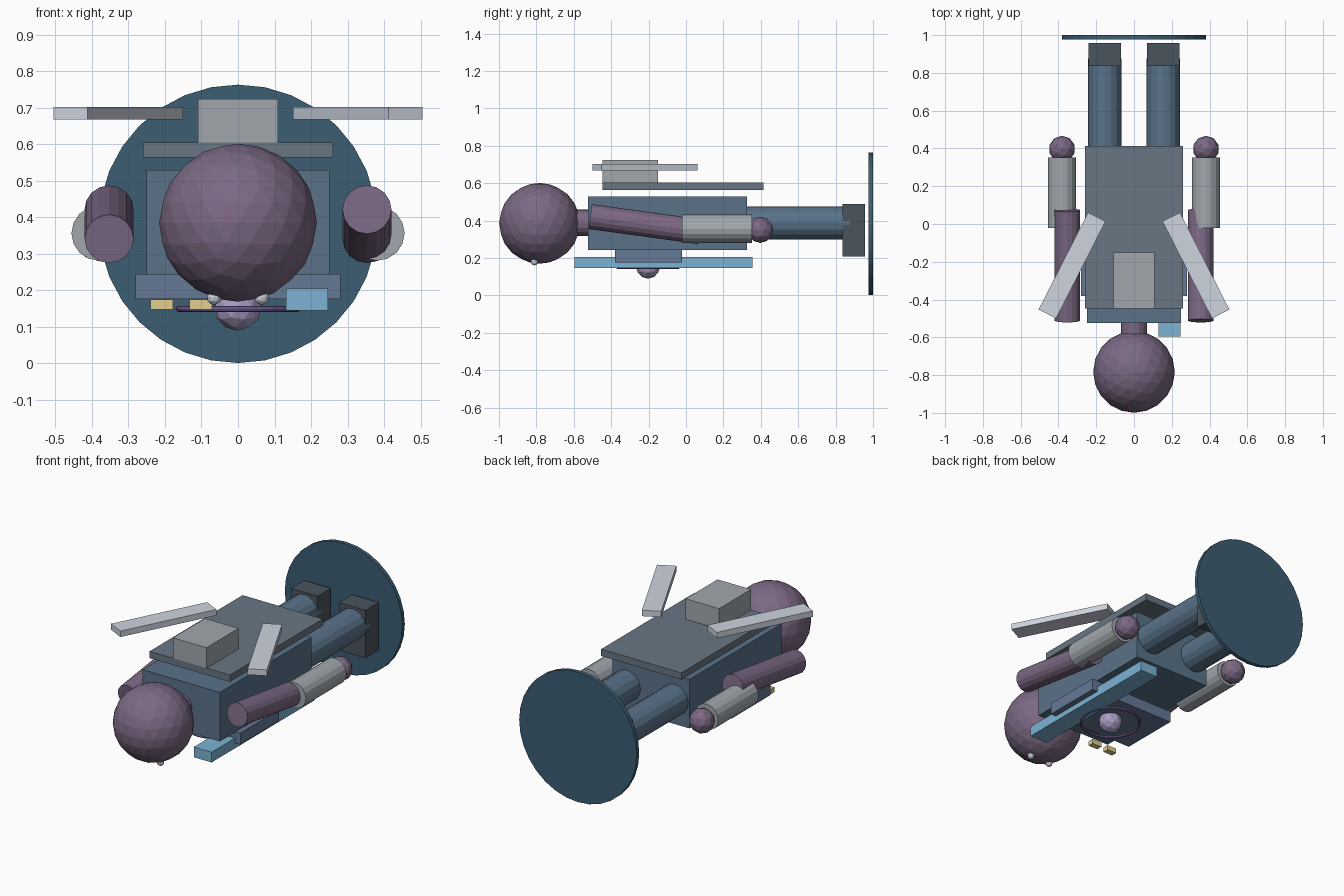
import bpy
from math import radians, pi
from mathutils import Vector

if "Cube" in bpy.data.objects:
    bpy.data.objects.remove(bpy.data.objects["Cube"])


def material(name, r, g, b):
    m = bpy.data.materials.new(name)
    m.diffuse_color = (r, g, b, 1)
    m.use_nodes = True
    m.node_tree.nodes["Principled BSDF"].inputs["Base Color"].default_value = m.diffuse_color
    return m


SKIN = material("mauve", 0.20, 0.14, 0.23)
SUIT = material("slate_blue", 0.10, 0.17, 0.25)
CHEST = material("chest_blue", 0.13, 0.19, 0.30)
PLATE = material("plate_grey_blue", 0.14, 0.18, 0.23)
BOOT = material("boot_dark", 0.07, 0.09, 0.11)
DISC = material("disc_blue", 0.045, 0.11, 0.17)
METAL = material("metal_grey", 0.36, 0.39, 0.42)
LIGHT = material("light_metal", 0.62, 0.66, 0.74)
STRIPE = material("stripe_blue", 0.20, 0.45, 0.66)
GOLD = material("gold", 0.75, 0.62, 0.28)
LILAC = material("lilac", 0.40, 0.34, 0.55)
RING = material("ring_purple", 0.22, 0.15, 0.40)


def finish(name, mat):
    o = bpy.context.object
    o.name = name
    o.data.materials.append(mat)
    return o


def box(name, x, y, z, mat):
    """Box from (min, max) ranges on each axis."""
    c = [(a + b) / 2 for a, b in (x, y, z)]
    bpy.ops.mesh.primitive_cube_add(size=1, location=c)
    o = finish(name, mat)
    o.scale = [b - a for a, b in (x, y, z)]
    return o


def rod(name, start, end, r, mat, sides=16):
    """Cylinder between two points."""
    a, b = Vector(start), Vector(end)
    bpy.ops.mesh.primitive_cylinder_add(vertices=sides, radius=r, depth=(b - a).length,
                                        location=(a + b) / 2)
    o = finish(name, mat)
    o.rotation_euler = (b - a).to_track_quat('Z', 'Y').to_euler()
    return o


def ball(name, loc, r, mat, sub=2):
    bpy.ops.mesh.primitive_ico_sphere_add(subdivisions=sub, radius=r, location=loc)
    return finish(name, mat)


# Standing disc at the feet
rod("base_disc", (0, 0.977, 0.382), (0, 1.0, 0.382), 0.381, DISC, 32)

# Head, neck and body
ball("head", (0, -0.783, 0.385), 0.216, SKIN, 3)
rod("neck", (0, -0.62, 0.388), (0, -0.48, 0.388), 0.07, SKIN)
box("torso", (-0.25, 0.25), (-0.525, 0.325), (0.242, 0.529), SUIT)
box("chest_plate", (-0.281, 0.281), (-0.38, -0.022), (0.176, 0.244), CHEST)

# Chest ornaments
ball("chest_orb", (0, -0.203, 0.155), 0.066, LILAC)
bpy.ops.mesh.primitive_torus_add(location=(0, -0.203, 0.149), major_radius=0.163,
                                 minor_radius=0.008, major_segments=32, minor_segments=8)
finish("chest_ring", RING)
box("shoulder_stripe", (0.131, 0.246), (-0.596, 0.355), (0.145, 0.205), STRIPE)
for i, x in enumerate((-0.209, -0.102)):
    box(f"badge_{i}", (x - 0.031, x + 0.031), (-0.475, -0.44), (0.147, 0.175), GOLD)

# Back panel and pack
box("back_panel", (-0.26, 0.26), (-0.447, 0.414), (0.564, 0.604), PLATE)
box("back_pack", (-0.109, 0.109), (-0.447, -0.151), (0.604, 0.724), METAL)

for s, side in ((-1, "left"), (1, "right")):
    ball(f"eye_{side}", (s * 0.065, -0.81, 0.18), 0.02, LIGHT)

    # Arms swing in opposite directions
    dz = s * 0.04
    rod(f"upper_arm_{side}", (s * 0.353, -0.512, 0.381 + dz),
        (s * 0.353, 0.073, 0.381 - dz), 0.067, SKIN)
    rod(f"forearm_{side}", (s * 0.381, -0.022, 0.356), (s * 0.381, 0.353, 0.356), 0.075, METAL)
    ball(f"hand_{side}", (s * 0.381, 0.397, 0.35), 0.07, SKIN)

    # Legs and boots
    rod(f"leg_{side}", (s * 0.155, 0.28, 0.387), (s * 0.155, 0.877, 0.387), 0.088, SUIT)
    box(f"boot_{side}", (s * 0.155 - 0.086, s * 0.155 + 0.086), (0.836, 0.957),
        (0.208, 0.488), BOOT)

    # Splayed fins above the back
    fin = box(f"fin_{side}", (s * 0.328 - 0.052, s * 0.328 + 0.052), (-0.508, 0.069),
              (0.667, 0.702), LIGHT)
    fin.rotation_euler.z = radians(27 * s)
